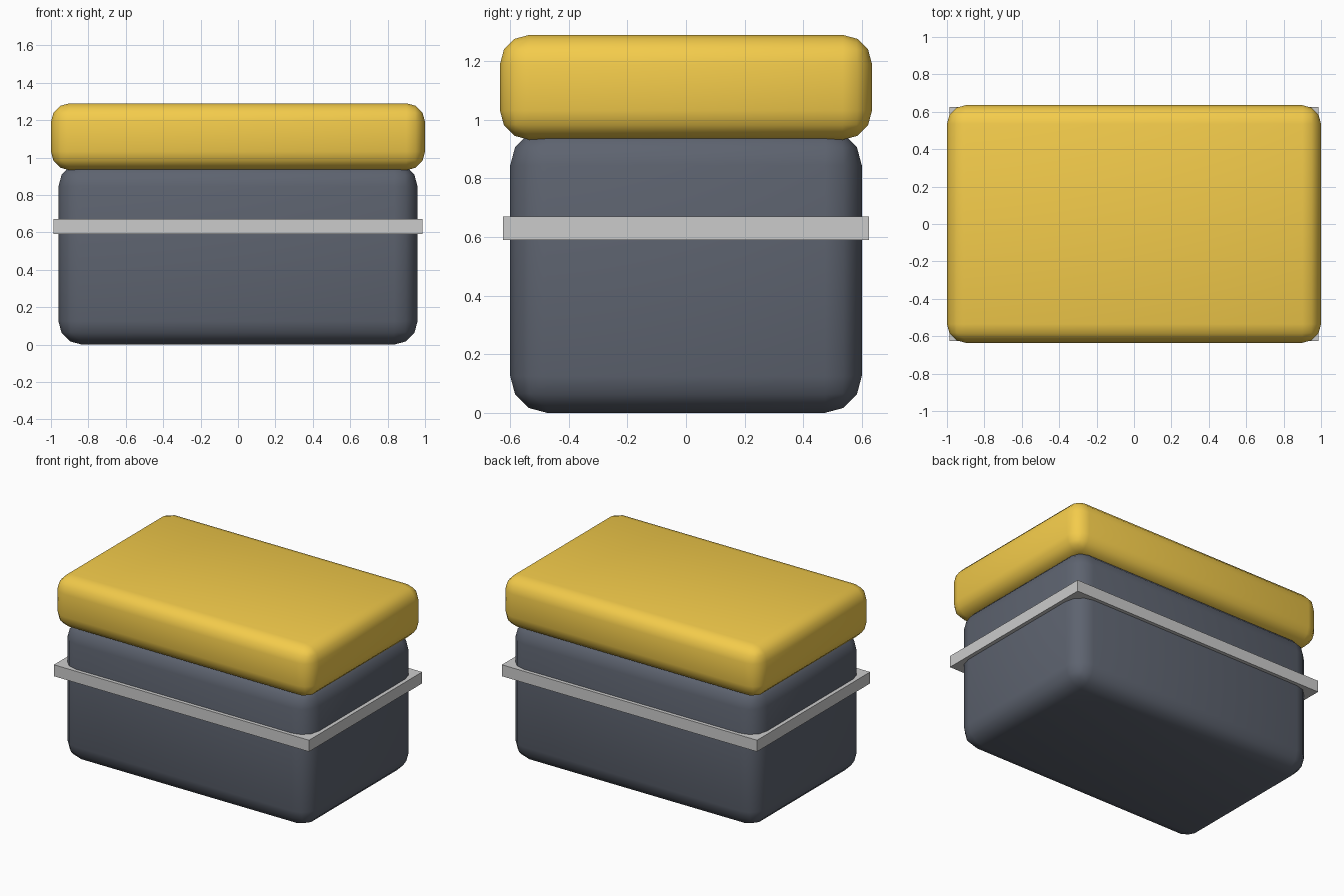
import bpy

if "Cube" in bpy.data.objects:
    bpy.data.objects.remove(bpy.data.objects["Cube"])


def material(name, color):
    mat = bpy.data.materials.new(name)
    mat.diffuse_color = (*color, 1)
    mat.use_nodes = True
    mat.node_tree.nodes["Principled BSDF"].inputs["Base Color"].default_value = mat.diffuse_color
    return mat


def box(name, half_x, half_y, z0, z1, bevel=0, mat=None):
    bpy.ops.mesh.primitive_cube_add(size=1, location=(0, 0, (z0 + z1) / 2))
    obj = bpy.context.object
    obj.name = name
    obj.scale = (2 * half_x, 2 * half_y, z1 - z0)
    bpy.ops.object.transform_apply(location=False, rotation=False, scale=True)
    if bevel:
        mod = obj.modifiers.new("rounding", 'BEVEL')
        mod.width = bevel
        mod.segments = 3
        bpy.ops.object.modifier_apply(modifier=mod.name)
        bpy.ops.object.shade_smooth()
    if mat:
        obj.data.materials.append(mat)
    return obj


slate = material("slate", (0.11, 0.125, 0.16))
yellow = material("yellow", (0.9, 0.6, 0.07))

# Rounded container, its top tucked slightly into the lid
box("container_body", 0.96, 0.60, 0.0, 0.97, 0.125, slate)

# Rounded overhanging lid
box("lid", 1.0, 0.635, 0.932, 1.29, 0.1, yellow)

# Sharp-edged band around the body
box("band", 0.987, 0.625, 0.59, 0.67)
